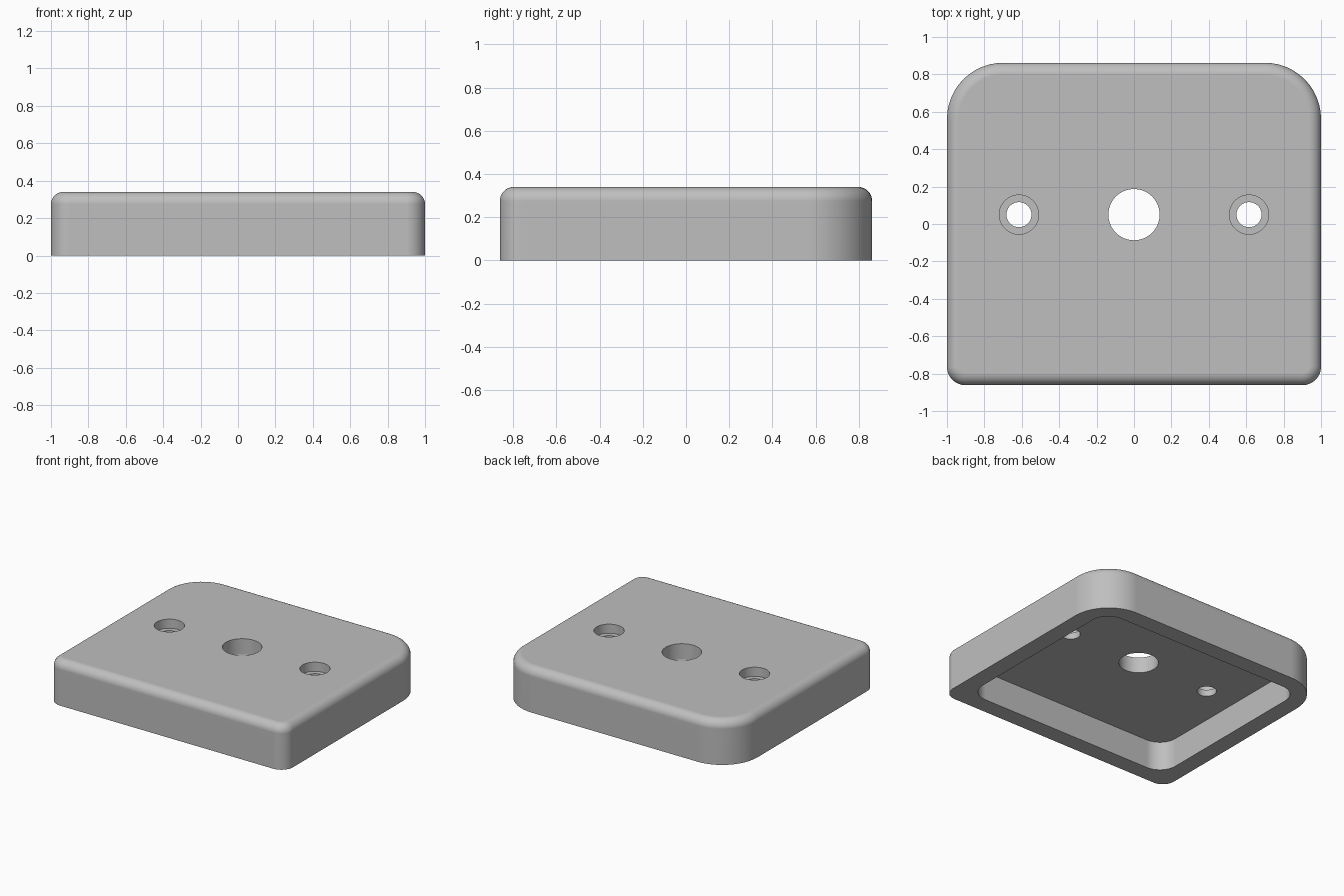
import bpy, bmesh
from math import sin, cos, pi, radians

if "Cube" in bpy.data.objects:
    bpy.data.objects.remove(bpy.data.objects["Cube"], do_unlink=True)

HALF_X, HALF_Y, HEIGHT = 1.0, 0.862, 0.34
BACK_R, FRONT_R = 0.3, 0.1      # outer corner radii
WALL, CEILING = 0.13, 0.22      # hollow underside
INNER_R, FILLET = 0.14, 0.065
HOLE_Y = 0.05
ARC = 12                        # segments per corner

grey = bpy.data.materials.new("plain grey")
grey.use_nodes = True
colour = (0.52, 0.52, 0.52, 1)
grey.diffuse_color = colour
grey.node_tree.nodes["Principled BSDF"].inputs["Base Color"].default_value = colour


def make_object(name, bm):
    bmesh.ops.recalc_face_normals(bm, faces=bm.faces)
    mesh = bpy.data.meshes.new(name)
    bm.to_mesh(mesh)
    bm.free()
    mesh.materials.append(grey)
    obj = bpy.data.objects.new(name, mesh)
    bpy.context.collection.objects.link(obj)
    return obj


def rounded_outline(inset, z, back_r, front_r):
    """Rounded rectangle, counter-clockwise from the back left corner."""
    points = []
    hx, hy = HALF_X - inset, HALF_Y - inset
    corners = [(1, 1, back_r), (-1, 1, back_r), (-1, -1, front_r), (1, -1, front_r)]
    for i, (sx, sy, r) in enumerate(corners):
        for k in range(ARC + 1):
            a = (i + k / ARC) * pi / 2
            points.append((sx * (hx - r) + r * cos(a), sy * (hy - r) + r * sin(a), z))
    return points


def loft(name, outlines):
    """Skin a stack of matching outlines and cap both ends."""
    bm = bmesh.new()
    rings = [[bm.verts.new(p) for p in o] for o in outlines]
    for a, b in zip(rings, rings[1:]):
        for i in range(len(a)):
            j = (i + 1) % len(a)
            bm.faces.new((a[i], a[j], b[j], b[i]))
    bm.faces.new(rings[0])
    bm.faces.new(rings[-1])
    return make_object(name, bm)


def circle(x, r, z, n=64):
    return [(x + r * cos(2 * pi * k / n), HOLE_Y + r * sin(2 * pi * k / n), z)
            for k in range(n)]


# Hollow cover: cavity wall, bottom rim, outer wall, then the rounded top edge
sections = [rounded_outline(WALL, CEILING, INNER_R, INNER_R),
            rounded_outline(WALL, 0, INNER_R, INNER_R),
            rounded_outline(0, 0, BACK_R, FRONT_R)]
for k in range(9):
    a = k / 8 * pi / 2
    inset = FILLET * (1 - cos(a))
    sections.append(rounded_outline(inset, HEIGHT - FILLET * (1 - sin(a)),
                                    BACK_R - inset, FRONT_R - inset))
cover = loft("cover_plate", sections)

# Centre hole and the two counterbored screw holes
LOW, HIGH, LEDGE = 0.1, 0.5, HEIGHT - 0.07
cutters = [loft("centre_hole_cutter", [circle(0, 0.137, LOW), circle(0, 0.137, HIGH)])]
for side, x in (("left", 0.615), ("right", -0.615)):
    cutters.append(loft(side + "_screw_hole_cutter",
                        [circle(x, 0.067, LOW), circle(x, 0.067, LEDGE),
                         circle(x, 0.105, LEDGE), circle(x, 0.105, HIGH)]))

bpy.ops.object.select_all(action='DESELECT')
cover.select_set(True)
bpy.context.view_layer.objects.active = cover
for cutter in cutters:
    cutter.hide_render = True
    mod = cover.modifiers.new(cutter.name, 'BOOLEAN')
    mod.operation = 'DIFFERENCE'
    mod.solver = 'EXACT'
    mod.object = cutter
    bpy.ops.object.modifier_apply(modifier=mod.name)
    bpy.data.objects.remove(cutter, do_unlink=True)

# Smooth rounds, crisp rims, flat large faces
bpy.ops.object.shade_smooth_by_angle(angle=radians(30))
cover.modifiers.new("flat_face_normals", 'WEIGHTED_NORMAL').keep_sharp = True
